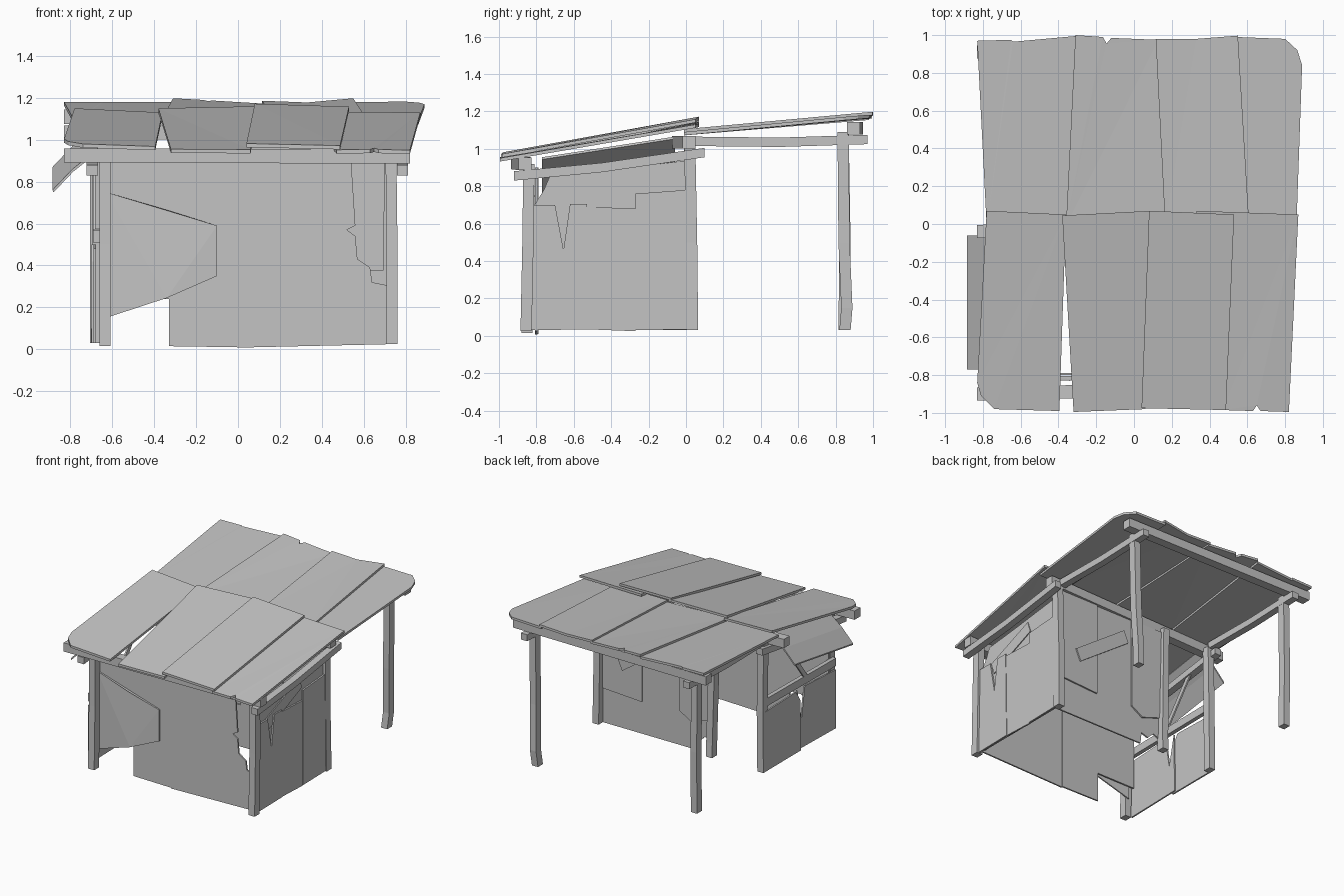
import bpy, bmesh
from mathutils import Vector

grey = bpy.data.materials.new("weathered grey")
grey.diffuse_color = (0.55, 0.55, 0.55, 1)


def finish(name, bm):
    bmesh.ops.recalc_face_normals(bm, faces=bm.faces)
    me = bpy.data.meshes.new(name)
    bm.to_mesh(me)
    bm.free()
    me.materials.append(grey)
    ob = bpy.data.objects.new(name, me)
    bpy.context.collection.objects.link(ob)
    return ob


def slab(name, pts, offset):
    """Closed plate: an outline pushed along an offset vector."""
    bm = bmesh.new()
    low = [bm.verts.new(p) for p in pts]
    top = [bm.verts.new(Vector(p) + Vector(offset)) for p in pts]
    n = len(pts)
    caps = [bm.faces.new(low), bm.faces.new(top)]
    for i in range(n):
        bm.faces.new((low[i], low[(i + 1) % n], top[(i + 1) % n], top[i]))
    bm.normal_update()
    bmesh.ops.triangulate(bm, faces=caps, ngon_method='EAR_CLIP')
    return finish(name, bm)


def x_panel(name, y, pts, t=0.012):
    """Wall sheet facing the front or back, outline in x and z."""
    return slab(name, [(x, y, z) for x, z in pts], (0, t, 0))


def y_panel(name, x, pts, t=0.012):
    """Wall sheet facing a side, outline in y and z."""
    return slab(name, [(x, y, z) for y, z in pts], (t, 0, 0))


def timber(name, path, a, b):
    """Rectangular timber swept along a path; a and b are its half-size vectors."""
    a, b = Vector(a), Vector(b)
    bm = bmesh.new()
    rings = [[bm.verts.new(Vector(p) + a * i + b * j)
              for i, j in ((-1, -1), (1, -1), (1, 1), (-1, 1))] for p in path]
    for r, s in zip(rings, rings[1:]):
        for k in range(4):
            bm.faces.new((r[k], r[(k + 1) % 4], s[(k + 1) % 4], s[k]))
    bm.faces.new(rings[0])
    bm.faces.new(rings[-1])
    return finish(name, bm)


def post(name, path):
    return timber(name, path, (0.026, 0, 0), (0, 0.03, 0))


# Posts, slightly crooked
post("front_left_post", [(-0.635, -0.85, 0.015), (-0.635, -0.84, 0.5), (-0.635, -0.84, 0.92)])
post("front_right_post", [(0.735, -0.855, 0.025), (0.735, -0.845, 0.5), (0.73, -0.84, 0.92)])
post("middle_left_post", [(-0.675, 0.03, 0.03), (-0.67, 0.03, 0.5), (-0.67, 0.02, 1.03)])
post("middle_right_post", [(0.725, 0.035, 0.03), (0.72, 0.03, 0.5), (0.725, 0.02, 1.03)])
post("door_post", [(-0.24, 0.035, 0.03), (-0.24, 0.03, 0.14), (-0.26, 0.02, 1.03)])
post("rear_left_post", [(-0.68, 0.845, 0.03), (-0.68, 0.85, 0.5), (-0.68, 0.84, 1.09)])
post("rear_right_post", [(0.67, 0.85, 0.03), (0.68, 0.86, 0.15), (0.69, 0.845, 0.5), (0.70, 0.84, 1.09)])

# Cross beams
for name, p, q in (("front_beam", (-0.83, -0.90, 0.925), (0.82, -0.86, 0.92)),
                   ("middle_beam", (-0.83, -0.04, 1.035), (0.80, 0.015, 1.035)),
                   ("rear_beam", (-0.83, 0.91, 1.11), (0.82, 0.895, 1.11))):
    timber(name, [p, q], (0, 0.035, 0), (0, 0, 0.034))

# Side beams under the roofs
for side, x, xr in (("left", -0.695, -0.68), ("right", 0.785, 0.70)):
    timber(side + "_side_beam", [(x, -0.92, 0.855), (x, -0.45, 0.90), (x, 0.10, 0.98)],
           (0.027, 0, 0), (0, 0, 0.025))
    timber(side + "_porch_beam", [(xr, 0.04, 1.04), (xr, 0.5, 1.035), (xr, 0.97, 1.05)],
           (0.027, 0, 0), (0, 0, 0.025))

# Front roof sheets
down = (0, 0, -0.018)
slab("front_roof_sheet_1", [(-0.78, 0.07, 1.15), (-0.36, 0.05, 1.13), (-0.395, -0.99, 0.968),
                            (-0.74, -0.98, 0.98), (-0.81, -0.91, 0.992), (-0.83, -0.84, 1.004)], down)
slab("front_roof_sheet_2", [(-0.38, 0.045, 1.15), (0.10, 0.07, 1.16), (0.06, -0.98, 0.953),
                            (-0.32, -0.995, 0.955)], down)
slab("front_roof_sheet_3", [(0.08, 0.07, 1.172), (0.53, 0.05, 1.158), (0.487, -0.985, 0.972),
                            (0.04, -0.975, 0.982)], down)
slab("front_roof_sheet_4", [(0.33, 0.07, 1.135), (0.87, 0.05, 1.13), (0.82, -0.995, 0.95),
                            (0.67, -0.99, 0.954), (0.65, -0.96, 0.96), (0.63, -0.99, 0.954),
                            (0.47, -0.985, 0.952)], down)

# Rear roof sheets
slab("rear_roof_sheet_1", [(-0.83, 0.97, 1.18), (-0.65, 0.975, 1.18), (-0.64, 0.965, 1.18),
                           (-0.31, 0.995, 1.18), (-0.36, -0.01, 1.09), (-0.78, -0.01, 1.09)], down)
slab("rear_roof_sheet_2", [(-0.31, 1.0, 1.198), (-0.165, 0.99, 1.19), (-0.145, 0.955, 1.185),
                           (-0.12, 0.985, 1.187), (0.13, 0.975, 1.172), (0.17, -0.01, 1.09),
                           (-0.36, -0.01, 1.105)], down)
slab("rear_roof_sheet_3", [(0.115, 0.98, 1.186), (0.33, 0.98, 1.178), (0.55, 0.997, 1.198),
                           (0.61, -0.01, 1.105), (0.165, -0.01, 1.105)], down)
slab("rear_roof_sheet_4", [(0.54, 0.99, 1.18), (0.80, 0.98, 1.182), (0.865, 0.92, 1.177),
                           (0.89, 0.84, 1.17), (0.86, -0.01, 1.09), (0.60, -0.01, 1.09)], down)

# Front wall sheets, with a torn gap by the right post
x_panel("front_wall_left", -0.80, [(-0.66, 0.24), (-0.33, 0.24), (-0.33, 0.015), (0, 0.01), (0, 0.90), (-0.66, 0.90)])
x_panel("front_wall_right", -0.806, [(-0.005, 0.008), (0.74, 0.025), (0.74, 0.30), (0.64, 0.32), (0.63, 0.39),
                                     (0.57, 0.43), (0.56, 0.54), (0.52, 0.57), (0.56, 0.59),
                                     (0.54, 0.90), (-0.005, 0.90)])
slab("front_patch", [(-0.63, -0.815, 0.15), (-0.34, -0.83, 0.245), (-0.1, -0.815, 0.35),
                     (-0.1, -0.815, 0.59), (-0.34, -0.83, 0.665), (-0.63, -0.815, 0.75)], (0, 0.01, 0))

# Right wall: backing sheet and overlapping boards
y_panel("right_wall_backing", 0.715, [(-0.81, 0.04), (0.02, 0.04), (0.02, 0.94), (-0.45, 0.88), (-0.73, 0.85),
                                      (-0.76, 0.78), (-0.81, 0.70)])
y_panel("right_board_1", 0.732, [(-0.83, 0.03), (-0.52, 0.035), (-0.53, 0.705), (-0.62, 0.705), (-0.655, 0.46),
                                 (-0.70, 0.70), (-0.83, 0.70)])
y_panel("right_board_2", 0.728, [(-0.53, 0.035), (-0.27, 0.025), (-0.265, 0.68), (-0.53, 0.69)])
y_panel("right_board_3", 0.732, [(-0.27, 0.03), (0.01, 0.035), (0, 0.78), (-0.27, 0.76)])
y_panel("right_diagonal_plank", 0.722, [(-0.67, 0.61), (-0.27, 0.78), (-0.30, 0.865), (-0.70, 0.70)])

# Left wall: low sheets, window rail, leaning strip and raised flap
y_panel("left_board_rear", -0.70, [(0.03, 0.03), (-0.40, 0.03), (-0.39, 0.42), (-0.34, 0.50), (0.03, 0.49)])
y_panel("left_board_front", -0.69, [(-0.36, 0.04), (-0.84, 0.03), (-0.84, 0.48), (-0.46, 0.50),
                                    (-0.42, 0.26), (-0.37, 0.50)])
timber("window_rail", [(-0.675, 0.03, 0.55), (-0.675, -0.84, 0.54)], (0.016, 0, 0), (0, 0, 0.03))
timber("leaning_strip", [(-0.685, -0.20, 0.93), (-0.685, -0.48, 0.56)], (0.006, 0, 0), (0, 0.022, 0))
flap = [(-0.67, 0.955, 1.065), (-0.79, 0.86, 0.97), (-0.885, 0.76, 0.87)]
for label, (x1, f1, r1), (x2, f2, r2) in (("inner", *flap[:2]), ("outer", *flap[1:])):
    slab("window_flap_" + label, [(x1, -0.06, r1), (x2, -0.06, r2), (x2, -0.77, f2), (x1, -0.77, f1)],
         (0.004, 0, -0.012))

# Back wall beside the doorway
x_panel("back_wall_low", 0.0, [(0.72, 0.03), (-0.05, 0.03), (-0.06, 0.12), (-0.12, 0.10), (-0.17, 0.15),
                               (-0.24, 0.12), (-0.24, 0.34), (0.72, 0.38)])
x_panel("back_wall_right", 0.012, [(0.72, 0.30), (0.36, 0.28), (0.36, 1.0), (0.72, 1.0)])
x_panel("back_wall_middle", 0.0, [(0.38, 0.30), (0.02, 0.33), (0.02, 1.0), (0.38, 1.0)])
x_panel("back_wall_left", 0.012, [(0.04, 0.30), (-0.06, 0.24), (-0.24, 0.30), (-0.24, 1.0), (0.04, 1.0)])
x_panel("back_patch", 0.022, [(0.56, 0.57), (0.12, 0.88), (0.08, 0.79), (0.52, 0.48)])
